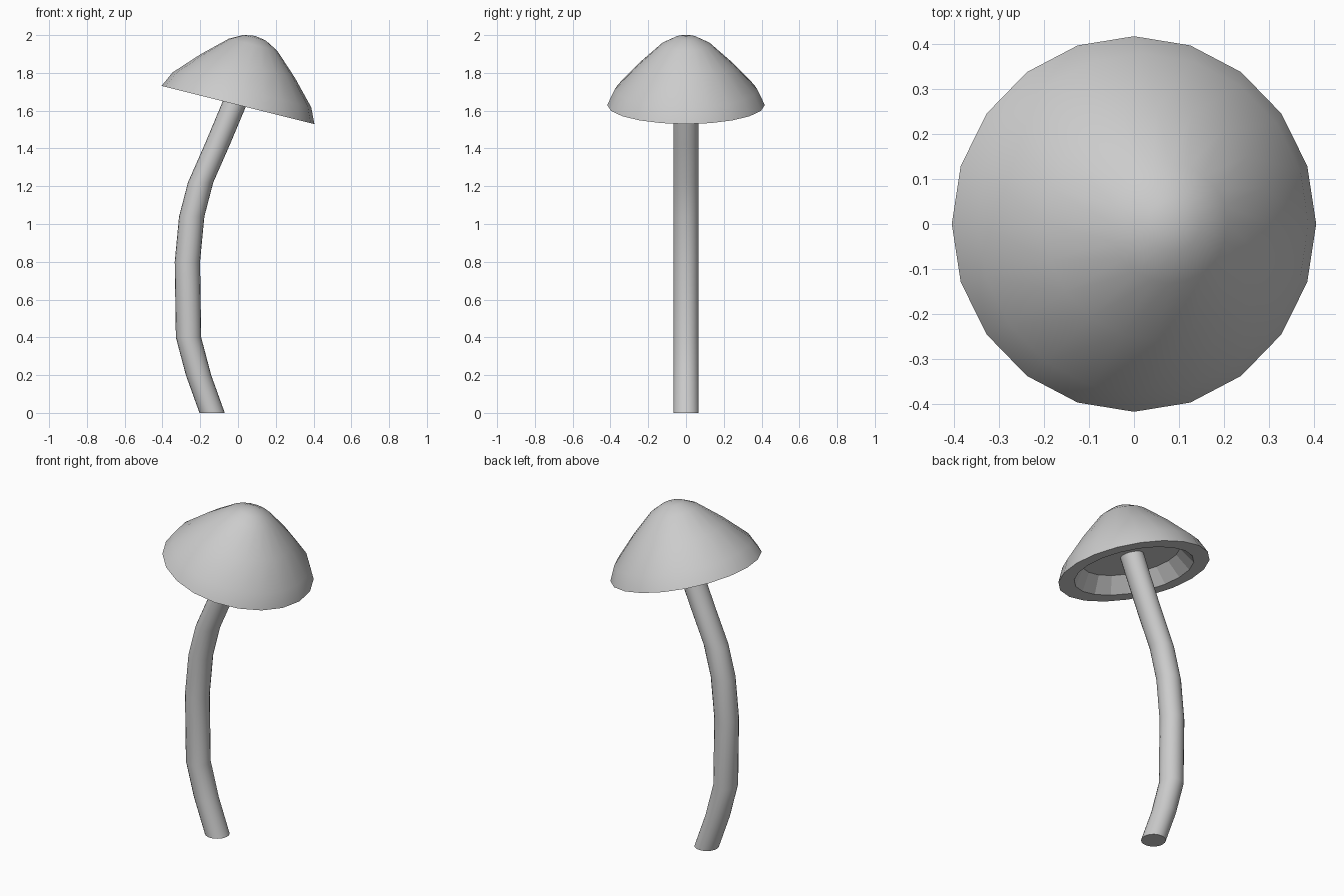
import bpy, bmesh
from math import sin, cos, pi, radians
from mathutils import Matrix, Vector

if "Cube" in bpy.data.objects:
    bpy.data.objects.remove(bpy.data.objects["Cube"])


def make_object(name, bm):
    bmesh.ops.recalc_face_normals(bm, faces=bm.faces)
    mesh = bpy.data.meshes.new(name)
    bm.to_mesh(mesh)
    bm.free()
    obj = bpy.data.objects.new(name, mesh)
    bpy.context.collection.objects.link(obj)
    return obj


def ring(bm, sides, radius, center):
    return [bm.verts.new(Vector(center) + Vector((radius * cos(2 * pi * i / sides),
                                                  radius * sin(2 * pi * i / sides), 0)))
            for i in range(sides)]


def bridge(bm, a, b, smooth):
    n = len(a)
    for i in range(n):
        f = bm.faces.new((a[i], a[(i + 1) % n], b[(i + 1) % n], b[i]))
        f.smooth = smooth


# Cap: rounded outer cone, flat rim, faceted inner wall and flat ceiling
SIDES = 20
inner = [(0.27, 0.09), (0.33, 0.0)]
outer = [(0.417, 0.0), (0.379, 0.082), (0.258, 0.212), (0.132, 0.329), (0.06, 0.367)]
bm = bmesh.new()
rings = [ring(bm, SIDES, r, (0, 0, h)) for r, h in inner + outer]
for i in range(len(rings) - 1):
    bridge(bm, rings[i], rings[i + 1], i >= len(inner))
bm.faces.new(rings[0])
apex = bm.verts.new((0, 0, 0.377))
for i in range(SIDES):
    f = bm.faces.new((rings[-1][i], rings[-1][(i + 1) % SIDES], apex))
    f.smooth = True
bm.transform(Matrix.Translation((0, 0, 1.63)) @ Matrix.Rotation(radians(14), 4, 'Y'))
make_object("mushroom_cap", bm)

# Stem: level rings following the bent centre line
path = [(-0.137, 0), (-0.209, 0.2), (-0.262, 0.4), (-0.268, 0.8), (-0.245, 1.04),
        (-0.198, 1.22), (-0.11, 1.42), (-0.022, 1.63), (0.018, 1.73)]
bm = bmesh.new()
rings = [ring(bm, SIDES, 0.067, (x, 0, z)) for x, z in path]
for a, b in zip(rings, rings[1:]):
    bridge(bm, a, b, True)
bm.faces.new(rings[0])
bm.faces.new(rings[-1])
make_object("mushroom_stem", bm)
